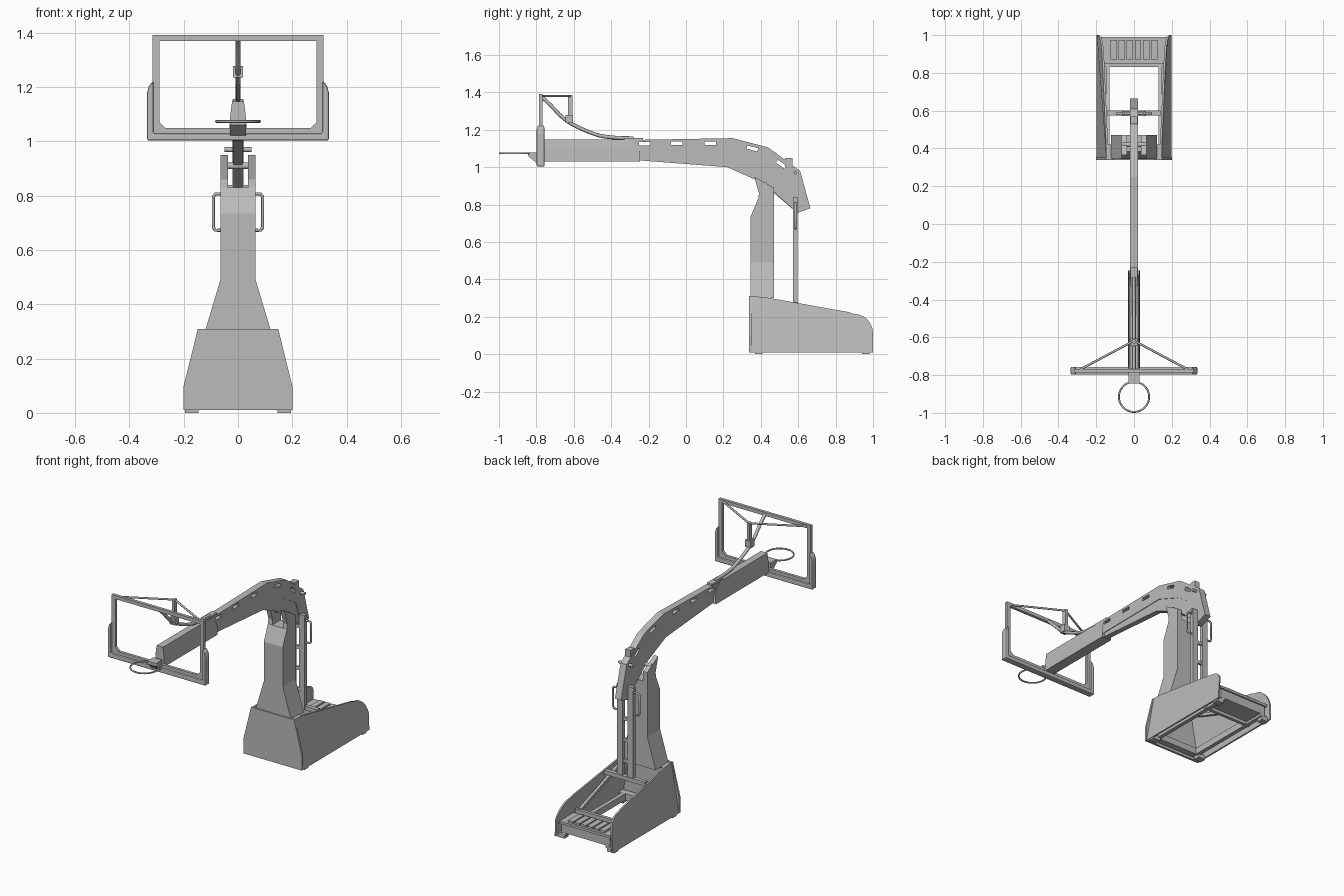
import bpy, bmesh, math
from mathutils import Vector

if "Cube" in bpy.data.objects:
    bpy.data.objects.remove(bpy.data.objects["Cube"], do_unlink=True)

grey = bpy.data.materials.new("steel_grey")
grey.use_nodes = True
GREY = (0.5, 0.5, 0.5, 1)
grey.diffuse_color = GREY
grey.node_tree.nodes["Principled BSDF"].inputs["Base Color"].default_value = GREY


def finish(name, bm):
    bmesh.ops.recalc_face_normals(bm, faces=bm.faces)
    me = bpy.data.meshes.new(name)
    bm.to_mesh(me)
    bm.free()
    me.materials.append(grey)
    ob = bpy.data.objects.new(name, me)
    bpy.context.collection.objects.link(ob)
    return ob


def loft(name, rings):
    """Closed solid through rings of equal point count."""
    bm = bmesh.new()
    loops = [[bm.verts.new(p) for p in ring] for ring in rings]
    for a, b in zip(loops, loops[1:]):
        for i in range(len(a)):
            j = (i + 1) % len(a)
            bm.faces.new((a[i], a[j], b[j], b[i]))
    bm.faces.new(loops[0])
    bm.faces.new(loops[-1])
    return finish(name, bm)


def side_prism(name, pts, x0, x1, lean=lambda z: 0):
    """Profile of (y, z) points extruded across x."""
    return loft(name, [[(x - math.copysign(lean(z), x), y, z) for y, z in pts] for x in (x0, x1)])


def front_prism(name, pts, y0, y1):
    """Profile of (x, z) points extruded along y."""
    return loft(name, [[(x, y, z) for x, z in pts] for y in (y0, y1)])


def box(name, x, y, z):
    return side_prism(name, [(y[0], z[0]), (y[1], z[0]), (y[1], z[1]), (y[0], z[1])], *x)


def bake(ob):
    """Replace an object's data by its evaluated mesh."""
    bpy.context.view_layer.update()
    dep = bpy.context.evaluated_depsgraph_get()
    me = bpy.data.meshes.new_from_object(ob.evaluated_get(dep))
    name = ob.name
    bpy.data.objects.remove(ob, do_unlink=True)
    me.materials.clear()
    me.materials.append(grey)
    new = bpy.data.objects.new(name, me)
    bpy.context.collection.objects.link(new)
    return new


def tube(name, pts, r, cyclic=False, smooth=False):
    cu = bpy.data.curves.new(name, 'CURVE')
    cu.dimensions = '3D'
    cu.bevel_depth, cu.bevel_resolution = r, 2
    cu.use_fill_caps = True
    sp = cu.splines.new('NURBS' if smooth else 'POLY')
    sp.points.add(len(pts) - 1)
    for p, co in zip(sp.points, pts):
        p.co = (*co, 1)
    sp.use_cyclic_u = cyclic
    if smooth:
        sp.order_u, sp.use_endpoint_u = 3, True
    ob = bpy.data.objects.new(name, cu)
    bpy.context.collection.objects.link(ob)
    ob = bake(ob)
    for f in ob.data.polygons:
        f.use_smooth = len(f.vertices) == 4
    return ob


SIDES = (("left", 1), ("right", -1))


def lean(z):
    return max(0, z - 0.1) * 0.25


# Base shell: side panels with a rounded rear, sloped front cover
panel = [(0.345, 0.01), (0.345, 0.31), (0.42, 0.305), (0.87, 0.225)]
for k in range(7):
    a = math.pi / 2 * (1 - k / 6)
    panel.append((0.9 + 0.1 * math.cos(a), 0.11 + 0.105 * math.sin(a)))
panel.append((1.0, 0.01))
for s, m in SIDES:
    side_prism(s + "_base_panel", panel, m * 0.199, m * 0.189, lean)
    for end, y in (("front", 0.37), ("rear", 0.94)):
        box(f"{s}_{end}_foot", (m * 0.145, m * 0.195), (y, y + 0.04), (0, 0.03))
    box(s + "_floor_rail", (m * 0.135, m * 0.16), (0.36, 0.98), (0.02, 0.06))
    side_prism(s + "_sloped_rail", [(0.41, 0.265), (0.41, 0.285), (0.84, 0.135), (0.84, 0.115)],
               m * 0.13, m * 0.147)
front_prism("base_front_cover", [(-0.2, 0.01), (0.2, 0.01), (0.2, 0.1), (0.148, 0.31),
                                 (-0.148, 0.31), (-0.2, 0.1)], 0.338, 0.352)
box("base_top_cap", (-0.146, 0.146), (0.345, 0.42), (0.295, 0.305))

# Base interior: cross members, counterweight and ribbed tray
box("front_floor_beam", (-0.185, 0.185), (0.36, 0.4), (0.02, 0.06))
box("middle_floor_beam", (-0.14, 0.14), (0.575, 0.6), (0.255, 0.28))
box("rear_floor_beam", (-0.165, 0.165), (0.83, 0.85), (0.02, 0.13))
box("counterweight", (-0.165, 0.165), (0.855, 0.98), (0.035, 0.09))
box("rear_tray", (-0.175, 0.175), (0.85, 0.99), (0.09, 0.105))
for i in range(6):
    x = -0.125 + i * 0.043
    box(f"tray_rib_{i + 1}", (x, x + 0.034), (0.87, 0.975), (0.105, 0.118))

# Column: flared foot, straight shaft, sloped shoulder
sections = [(0.3, 0.122, 0.345), (0.49, 0.065, 0.345), (0.735, 0.065, 0.345), (0.83, 0.065, 0.385)]
loft("column", [[(-w, f, z), (w, f, z), (w, 0.47, z), (-w, 0.47, z)] for z, w, f in sections])
for s, m in SIDES:
    side_prism(s + "_column_ear", [(0.385, 0.82), (0.39, 0.86), (0.365, 0.95), (0.47, 0.89), (0.47, 0.82)],
               m * 0.036, m * 0.065)
tube("column_pivot_pin", [(-0.06, 0.42, 0.91), (0.06, 0.42, 0.91)], 0.012)

# Rear lift posts with rungs and grab handles
for s, m in SIDES:
    box(s + "_lift_post", (m * 0.018, m * 0.055), (0.573, 0.597), (0.26, 0.84))
    h0, h1, y, lo, hi = m * 0.05, m * 0.091, 0.585, 0.673, 0.807
    tube(s + "_grab_handle", [(h0, y, lo), (m * 0.083, y, lo), (h1, y, lo + 0.01),
                              (h1, y, hi - 0.01), (m * 0.083, y, hi), (h0, y, hi)], 0.006)
for i in range(4):
    z = 0.36 + i * 0.13
    box(f"post_rung_{i + 1}", (-0.03, 0.03), (0.578, 0.592), (z, z + 0.02))
tube("lift_pivot_pin", [(-0.06, 0.585, 0.825), (0.06, 0.585, 0.825)], 0.012)

# Boom: slotted upper band over a narrower lower web
seam = [(0.595, 0.755), (0.54, 0.92), (0.42, 1.0), (0.25, 1.065), (-0.3, 1.06)]
upper = [(-0.3, 1.145), (0.25, 1.155), (0.44, 1.105), (0.61, 0.98), (0.665, 0.78)]
boom = side_prism("boom_upper_band", upper + seam, -0.021, 0.021)
lower = [(-0.3, 1.04), (0.22, 1.0), (0.4, 0.92), (0.585, 0.79)]
side_prism("boom_lower_web", lower + seam, -0.017, 0.017)
cut = bmesh.new()
for y, z, tilt in ((-0.22, 1.125, 0), (-0.05, 1.127, 0), (0.13, 1.127, 0), (0.355, 1.1, -15), (0.51, 1.015, -36)):
    t = math.radians(tilt)
    u, v = Vector((0, math.cos(t), math.sin(t))) * 0.03, Vector((0, -math.sin(t), math.cos(t))) * 0.009
    rings = [[cut.verts.new(Vector((x, y, z)) + a * u + b * v)
              for a, b in ((-1, -1), (1, -1), (1, 1), (-1, 1))] for x in (-0.05, 0.05)]
    for i in range(4):
        j = (i + 1) % 4
        cut.faces.new((rings[0][i], rings[0][j], rings[1][j], rings[1][i]))
    cut.faces.new(rings[0])
    cut.faces.new(rings[1])
cutter = finish("slot_cutter", cut)
cutter.hide_render = True
mod = boom.modifiers.new("slots", 'BOOLEAN')
mod.operation, mod.object, mod.solver = 'DIFFERENCE', cutter, 'EXACT'
bake(boom)
bpy.data.objects.remove(cutter, do_unlink=True)
box("boom_top_lug", (-0.018, 0.018), (0.53, 0.57), (1.0, 1.05))
tube("boom_cross_pin", [(-0.05, 0.585, 0.97), (0.05, 0.585, 0.97)], 0.009)

# Front sleeve: tapered section with a notched rear end
loft("boom_sleeve", [[(-0.033, y, 1.03), (0.033, y, 1.03), (0.028, y2, 1.1), (0.022, y3, 1.147),
                      (-0.022, y3, 1.147), (-0.028, y2, 1.1)]
                     for y, y2, y3 in ((-0.765, -0.765, -0.765), (-0.245, -0.245, -0.3))])

# Backboard frame with corner gussets and padding
FY = (-0.786, -0.768)
box("board_top_bar", (-0.315, 0.315), FY, (1.37, 1.392))
box("board_bottom_bar", (-0.315, 0.315), FY, (1.01, 1.05))
for s, m in SIDES:
    box(s + "_board_bar", (m * 0.29, m * 0.315), FY, (1.05, 1.37))
    front_prism(s + "_board_gusset", [(m * 0.29, 1.05), (m * 0.268, 1.05), (m * 0.29, 1.072)], *FY)
half = [(0.335, 1.003), (0.335, 1.18), (0.328, 1.205), (0.312, 1.225), (0.312, 1.03)]
pad = front_prism("board_padding", half + [(-x, z) for x, z in reversed(half)], -0.798, -0.756)
bev = pad.modifiers.new("soft_edges", 'BEVEL')
bev.width, bev.segments = 0.007, 2
bake(pad)

# Board stays: curved strut, hanger and diagonal braces
tube("curved_strut", [(0, -0.28, 1.155), (0, -0.42, 1.155), (0, -0.53, 1.19), (0, -0.65, 1.25),
                      (0, -0.73, 1.34), (0, -0.775, 1.378)], 0.01, smooth=True)
box("strut_foot", (-0.018, 0.018), (-0.33, -0.23), (1.14, 1.156))
box("strut_clamp", (-0.019, 0.019), (-0.645, -0.605), (1.235, 1.278))
box("strut_hanger", (-0.009, 0.009), (-0.632, -0.608), (1.27, 1.385))
for s, m in SIDES:
    tube(s + "_diagonal_brace", [(0, -0.618, 1.38), (m * 0.285, -0.77, 1.38)], 0.006)

# Hoop and its bracket
ring = [(0.08 * math.cos(a), -0.915 + 0.08 * math.sin(a), 1.074)
        for a in (2 * math.pi * i / 40 for i in range(40))]
tube("hoop", ring, 0.005, cyclic=True)
side_prism("hoop_bracket", [(-0.785, 1.022), (-0.8, 1.022), (-0.845, 1.06), (-0.845, 1.079), (-0.785, 1.079)],
           -0.03, 0.03)
